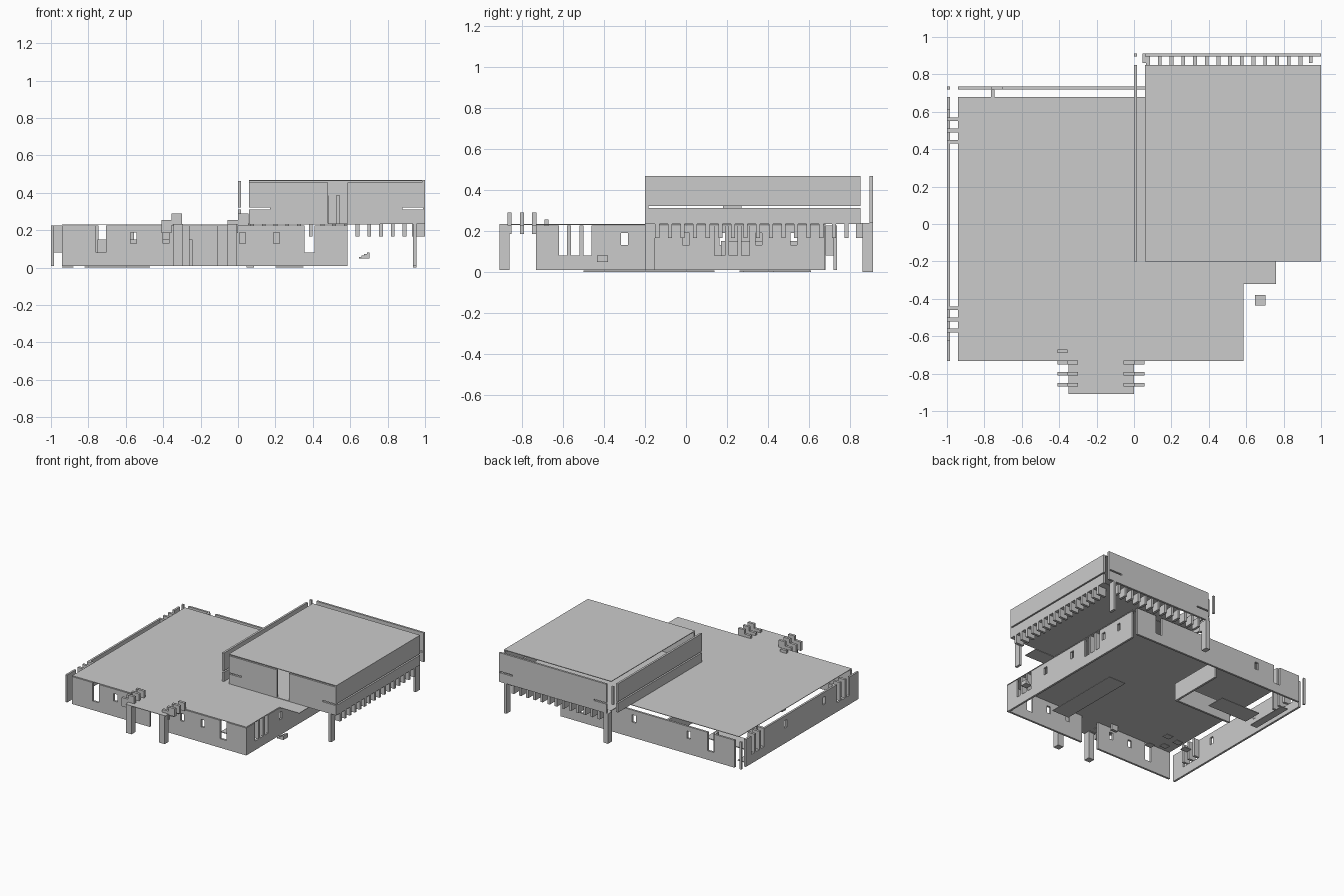
import bpy, bmesh
from mathutils import Matrix


def boxes(name, items):
    """One object from boxes given as (x0, x1, y0, y1, z0, z1)."""
    bm = bmesh.new()
    for x0, x1, y0, y1, z0, z1 in items:
        m = Matrix.Translation(((x0 + x1) / 2, (y0 + y1) / 2, (z0 + z1) / 2))
        m = m @ Matrix.Diagonal((x1 - x0, y1 - y0, z1 - z0, 1))
        bmesh.ops.create_cube(bm, size=1, matrix=m)
    me = bpy.data.meshes.new(name)
    bm.to_mesh(me)
    bm.free()
    ob = bpy.data.objects.new(name, me)
    bpy.context.collection.objects.link(ob)
    return ob


def wall(name, axis, p, a, b, z0, z1, holes=(), t=0.016):
    """Wall along an axis, thickness p..p+t, with holes (start, end, bottom, top)."""
    parts, cur = [], a

    def add(s, e, lo, hi):
        if e - s > 1e-4 and hi - lo > 1e-4:
            parts.append((s, e, p, p + t, lo, hi) if axis == 'x' else (p, p + t, s, e, lo, hi))
    for s, e, lo, hi in sorted(holes):
        add(cur, s, z0, z1)
        add(s, e, z0, lo)
        add(s, e, hi, z1)
        cur = e
    add(cur, b, z0, z1)
    return boxes(name, parts)


def prism(name, pts, z0, z1):
    """Flat slab from an outline."""
    bm = bmesh.new()
    f = bm.faces.new([bm.verts.new((x, y, z0)) for x, y in pts])
    r = bmesh.ops.extrude_face_region(bm, geom=[f])
    for v in r['geom']:
        if isinstance(v, bmesh.types.BMVert):
            v.co.z = z1
    bmesh.ops.recalc_face_normals(bm, faces=bm.faces)
    me = bpy.data.meshes.new(name)
    bm.to_mesh(me)
    bm.free()
    bpy.context.collection.objects.link(bpy.data.objects.new(name, me))


def win(c):
    return (c - 0.016, c + 0.016, 0.13, 0.188)


def tall(a, b):
    return (a, b, 0.08, 0.225)


Z0, Z1 = 0.008, 0.225

# Lower storey roof, with entry canopy and side canopy
prism("lower_roof", [(-0.94, -0.732), (-0.35, -0.732), (-0.35, -0.91), (0, -0.91), (0, -0.732),
                     (0.585, -0.732), (0.585, -0.32), (0.76, -0.32), (0.76, -0.2), (0.585, -0.2),
                     (0.585, 0.68), (-0.94, 0.68)], 0.229, 0.233)

# Lower storey outer walls
wall("front_wall", 'x', -0.732, -0.94, 0.585, Z0, Z1,
     [tall(-0.76, -0.705), win(-0.56), win(-0.385), (-0.26, -0.11, Z0, Z1),
      win(0.025), win(0.205), tall(0.355, 0.41)])
wall("back_wall", 'x', 0.72, -0.94, 0.585, Z0, Z1,
     [tall(-0.76, -0.705), win(-0.54), win(-0.06), tall(0.355, 0.41)])
wall("left_wall", 'y', -1.0, -0.732, 0.68, Z0, Z1,
     [tall(-0.62, -0.45), win(-0.30), win(0.18), tall(0.44, 0.61)])
wall("right_wall", 'y', 0.569, -0.716, 0.675, Z0, Z1,
     [tall(-0.62, -0.45), win(-0.30), win(0.0), tall(0.14, 0.33), win(0.355), win(0.525)])
boxes("back_left_corner_post", [(-1, -0.984, 0.72, 0.736, Z0, Z1)])

# Window mullions
boxes("left_mullions", [(-1, -0.94, y - 0.01, y + 0.01, 0.08, 0.225)
                        for y in (-0.57, -0.51, -0.45, 0.44, 0.50, 0.56)])
boxes("right_mullions", [(0.53, 0.585, y - 0.01, y + 0.01, 0.08, 0.225)
                         for y in (-0.57, -0.51, -0.45, 0.2, 0.26, 0.32)])
boxes("back_mullion", [(-0.765, -0.745, 0.68, 0.72, 0.08, 0.225)])

# Low interior walls and floor slabs
wall("room_side_wall", 'y', -0.26, 0.17, 0.62, Z0, 0.15)
wall("room_front_wall", 'x', 0.17, -0.75, -0.26, Z0, 0.15)
boxes("floor_slabs", [(0.2, 0.35, -0.5, 0.14, 0, 0.006), (-0.82, -0.47, 0.28, 0.43, 0, 0.006),
                      (-0.94, -0.88, 0.26, 0.61, 0, 0.006)] +
      [(x - 0.03, x + 0.03, y - 0.025, y + 0.025, 0, 0.006) for x, y in
       ((-0.53, -0.25), (-0.51, -0.43), (-0.6, -0.37), (-0.64, -0.27), (-0.75, -0.31))])

# Entry posts and stepped beams
boxes("entry_posts", [(x, x + 0.05, -0.91, -0.86, Z0, 0.229) for x in (-0.345, -0.055)])
beams = []
for y in (-0.86, -0.80, -0.74):
    for x in (-0.41, -0.055):
        beams += [(x, x + 0.055, y - 0.01, y + 0.01, 0.185, 0.255),
                  (x + 0.055, x + 0.11, y - 0.01, y + 0.01, 0.225, 0.288)]
beams.append((-0.41, -0.355, -0.69, -0.67, 0.185, 0.255))
boxes("entry_beams", beams)

# Small side steps
boxes("side_steps", [(0.648 + i * 0.0135, 0.6615 + i * 0.0135, -0.435, -0.38,
                      0.048, 0.056 + i * 0.008) for i in range(4)])

# Upper storey shell
boxes("upper_floor", [(0.06, 1, -0.2, 0.85, 0.232, 0.237)])
boxes("upper_roof", [(0.06, 1, -0.2, 0.85, 0.463, 0.468)])
ends = [(0.06, 0.17, 0.31, 0.321), (0.88, 0.99, 0.31, 0.321)]
wall("upper_front_wall", 'x', -0.2, 0.06, 1, 0.237, 0.455, ends + [(0.48, 0.585, 0.237, 0.455)])
wall("upper_back_wall", 'x', 0.895, 0.06, 1, 0.237, 0.468, ends)
for side, x in (("left", 0), ("right", 0.984)):
    boxes(f"upper_{side}_wall", [(x, x + 0.016, -0.2, 0.85, 0.237, 0.31),
                                 (x, x + 0.016, -0.2, 0.85, 0.321, 0.463)])
boxes("upper_corner_post", [(0, 0.016, 0.895, 0.911, 0.32, 0.463)])
boxes("upper_inner_panels", [(x, x + 0.02, 0.18, 0.27, 0.237, 0.385) for x in (0.465, 0.525)])

# Fins hanging under the overhang, and its support posts
boxes("back_fins", [(x - 0.01, x + 0.01, 0.83, 0.895, 0.165, 0.237)
                    for x in [0.075 + 0.0627 * i for i in range(14)]])
boxes("right_fins", [(0.93, 1, y - 0.01, y + 0.01, 0.165, 0.237)
                     for y in [-0.14 + 0.0615 * i for i in range(16)]])
boxes("support_posts", [(0.935, 0.955, -0.2, -0.15, Z0, 0.237),
                        (0.935, 0.955, 0.86, 0.911, 0, 0.237),
                        (0.045, 0.085, 0.86, 0.911, 0, 0.237)])
